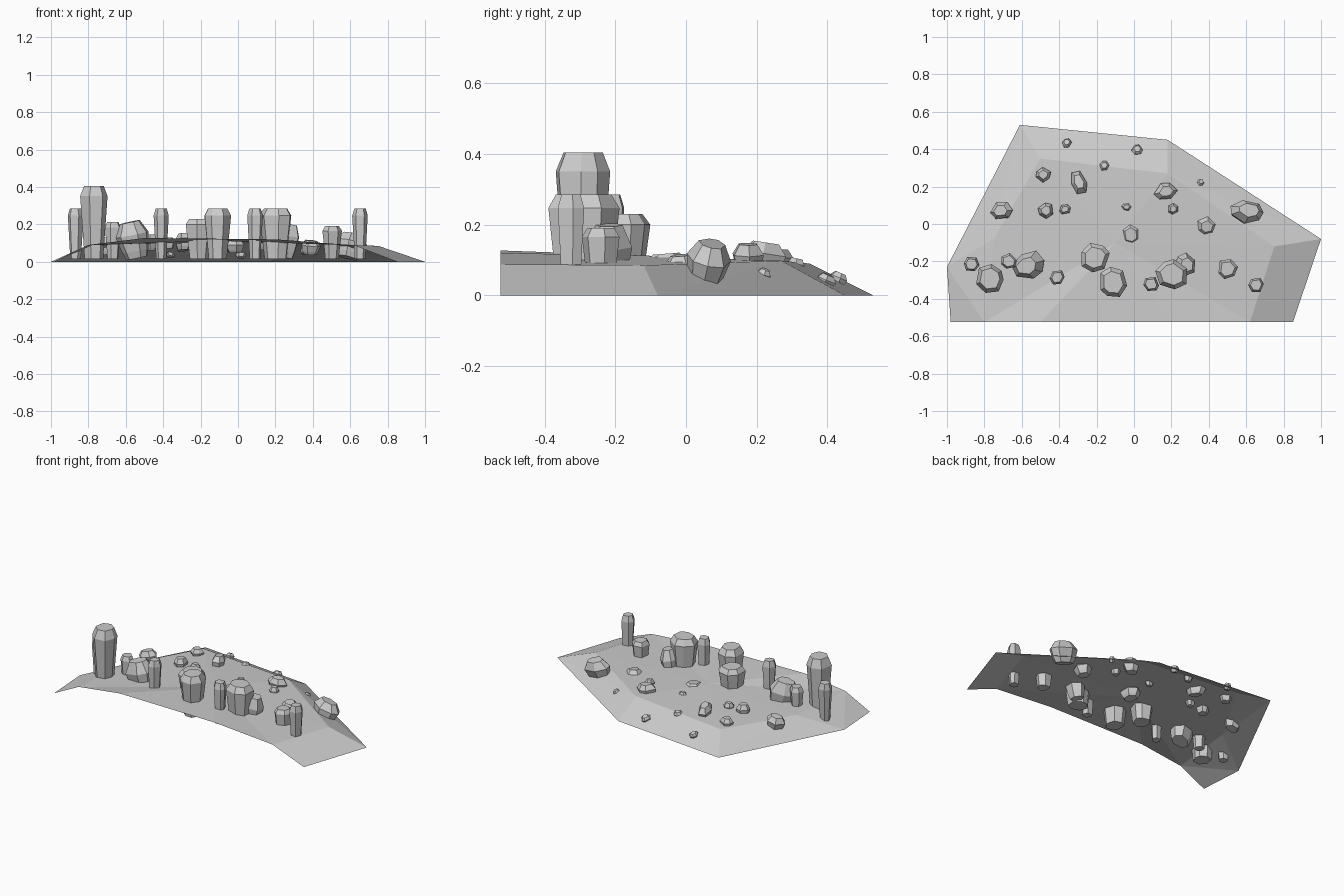
import bpy, bmesh, math, random
from mathutils import Vector, Euler

if "Cube" in bpy.data.objects:
    bpy.data.objects.remove(bpy.data.objects["Cube"])

random.seed(4)


def make_object(name, bm):
    bmesh.ops.recalc_face_normals(bm, faces=bm.faces)
    mesh = bpy.data.meshes.new(name)
    bm.to_mesh(mesh)
    bm.free()
    ob = bpy.data.objects.new(name, mesh)
    bpy.context.collection.objects.link(ob)
    return ob


def stone(name, x, y, z0, z1, rx, ry, profile, sides=6, rot=0.0, tilt=(0, 0), jitter=0.08):
    """Faceted stone: rings of (height fraction, radius fraction), capped."""
    bm = bmesh.new()
    mid, h = (z0 + z1) / 2, z1 - z0
    turn = Euler((tilt[0], tilt[1], 0)).to_matrix()
    offs = [random.uniform(-0.2, 0.2) for _ in range(sides)]
    rads = [1 + random.uniform(-jitter, jitter) for _ in range(sides)]
    spin = Euler((0, 0, rot)).to_matrix()
    rings = []
    for t, r in profile:
        ring = []
        for i in range(sides):
            a = math.tau * (i + offs[i]) / sides
            p = Vector((rx * r * rads[i] * math.cos(a), ry * r * rads[i] * math.sin(a), (t - 0.5) * h))
            ring.append(bm.verts.new(turn @ (spin @ p) + Vector((x, y, mid))))
        rings.append(ring)
    for lo, hi in zip(rings, rings[1:]):
        for i in range(sides):
            j = (i + 1) % sides
            bm.faces.new((lo[i], lo[j], hi[j], hi[i]))
    bm.faces.new(rings[0][::-1])
    bm.faces.new(rings[-1])
    return make_object(name, bm)


# Thin ground sheet: low rim, raised plateau, open at the front
rim = [(-1, -.23, 0), (-.98, -.525, 0), (.85, -.525, 0), (1, -.08, 0), (.18, .45, 0), (-.61, .53, 0)]
plateau = [(-.8, -.525, .09), (-.5, -.525, .127), (.2, -.525, .12), (.62, -.525, .088),
           (.75, -.12, .085), (.18, .27, .098), (-.5, .35, .09), (-.75, -.08, .088), (-.1, -.1, .112)]
bm = bmesh.new()
r = [bm.verts.new(p) for p in rim]
p = [bm.verts.new(q) for q in plateau]
for f in [(r[0], r[1], p[0]), (r[2], r[3], p[4], p[3]), (r[3], r[4], p[5]), (r[3], p[5], p[4]),
          (r[4], r[5], p[6]), (r[4], p[6], p[5]), (r[5], r[0], p[7]), (r[5], p[7], p[6]), (r[0], p[0], p[7])]:
    bm.faces.new(f)
for i in range(8):
    bm.faces.new((p[i], p[(i + 1) % 8], p[8]))
make_object("ground_sheet", bm)

# Standing columns along the front: x, y, radius, top
column = [(0, .68), (.12, .72), (.86, 1), (1, .72)]
columns = [(-.87, -.215, .042, .285), (-.77, -.29, .077, .405), (-.67, -.2, .042, .212),
           (-.41, -.285, .042, .285), (-.21, -.18, .08, .23), (-.11, -.315, .08, .285),
           (.09, -.32, .042, .285), (.205, -.27, .085, .285), (.5, -.24, .056, .19),
           (.655, -.325, .042, .285)]
for i, (x, y, rad, top) in enumerate(columns):
    stone(f"stone_column_{i + 1}", x, y, .015, top, rad, rad * 1.03, column, 6 + (rad > .06), rot=i * .7)

# Leaning boulders
boulder = [(0, .65), (.2, .8), (.65, 1), (1, .6)]
stone("boulder_left", -.555, -.22, .02, .215, .095, .07, boulder, 7, .45, (.05, -.2))
stone("boulder_middle", .27, -.22, .02, .2, .055, .065, boulder, 6, .3, (0, .15))
stone("boulder_right", .6, .06, .02, .15, .098, .06, boulder, 7, -.1, (-.2, .25))

# Small half-buried rocks: x, y, bottom, top, rx, ry, rotation, tilt x, tilt y
rocks = [(-.36, .43, .025, .065, .027, .027, 0, -.4, 0), (.015, .395, .02, .06, .03, .03, 1, -.4, .1),
         (-.16, .31, .06, .105, .028, .028, 0, -.2, 0), (-.485, .265, .06, .13, .042, .04, .5, 0, 0),
         (-.295, .22, .06, .15, .042, .072, .2, -.15, 0), (.17, .175, .06, .145, .063, .048, .1, 0, .1),
         (.355, .22, .04, .075, .02, .02, 0, -.4, .3), (-.705, .07, .04, .13, .063, .05, 0, 0, -.2),
         (-.47, .072, .06, .145, .043, .043, .7, 0, 0), (-.37, .08, .07, .13, .034, .028, .2, 0, 0),
         (-.04, .09, .08, .117, .026, .02, 0, 0, 0), (.21, .08, .07, .13, .03, .03, .4, 0, 0),
         (.385, -.01, .04, .114, .056, .056, .3, .1, .1), (-.015, -.055, .05, .118, .06, .06, .6, .08, 0)]
for i, (x, y, z0, z1, rx, ry, rot, tx, ty) in enumerate(rocks):
    stone(f"small_rock_{i + 1}", x, y, z0, z1, rx, ry, boulder, 6, rot, (tx, ty))
